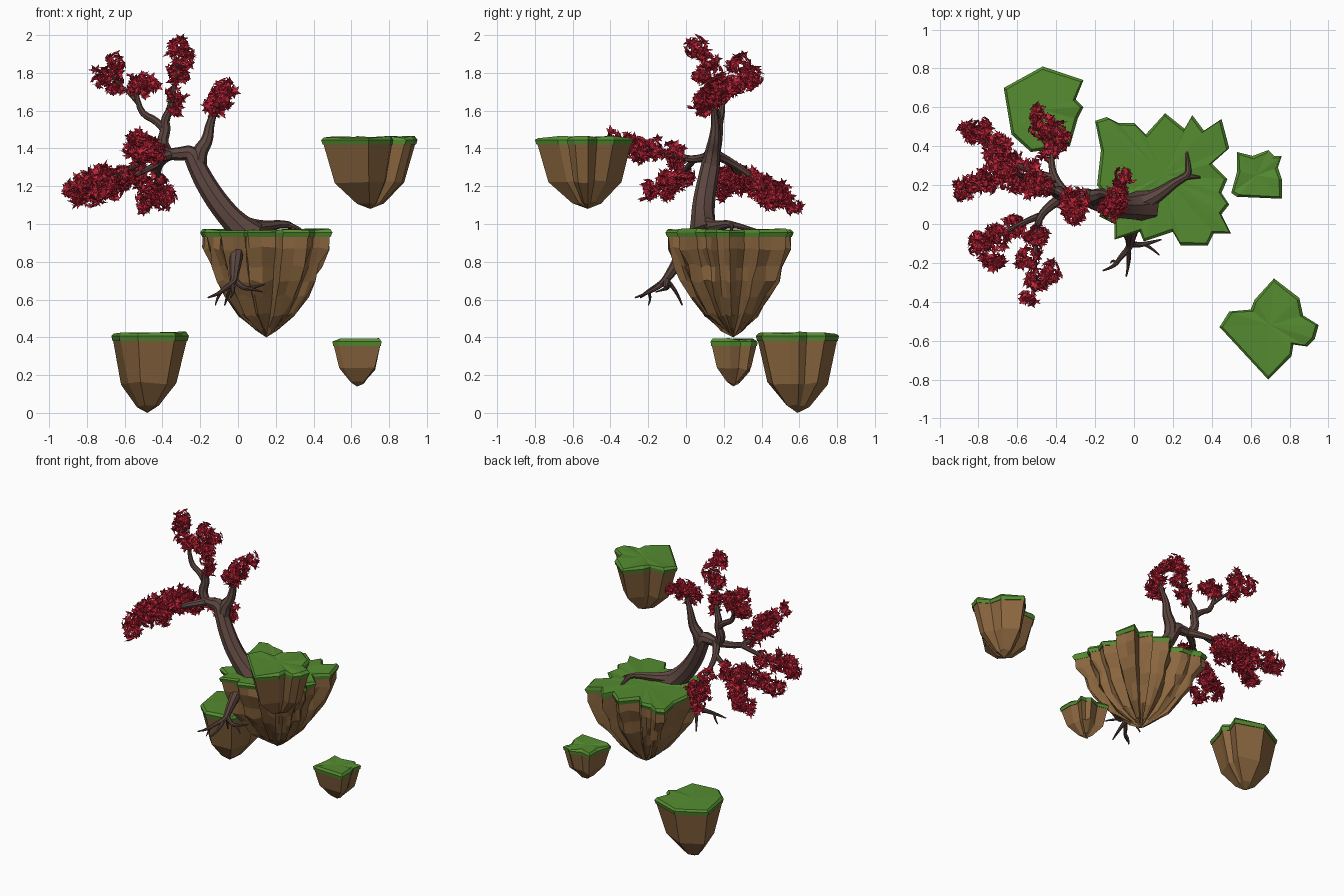
import bpy, bmesh, math, random
from mathutils import Vector, Matrix

random.seed(7)

def material(name, rgb):
    m = bpy.data.materials.new(name)
    m.diffuse_color = (*rgb, 1)
    return m

GRASS = material("grass", (0.09, 0.26, 0.03))
ROCK = material("rock", (0.26, 0.135, 0.05))
BARK = material("bark", (0.11, 0.062, 0.052))
LEAF = material("leaf", (0.58, 0.02, 0.045))

def finish(bm, name, mat):
    bmesh.ops.recalc_face_normals(bm, faces=bm.faces[:])
    me = bpy.data.meshes.new(name)
    bm.to_mesh(me)
    bm.free()
    ob = bpy.data.objects.new(name, me)
    bpy.context.collection.objects.link(ob)
    me.materials.append(mat)
    return ob

def loft(name, mat, rings, start, end):
    """Triangulated skin through closed rings, closed by a point at each end."""
    bm = bmesh.new()
    vr = [[bm.verts.new(p) for p in r] for r in rings]
    a, b = bm.verts.new(start), bm.verts.new(end)
    n = len(vr[0])
    for i in range(n):
        j = (i + 1) % n
        bm.faces.new((a, vr[0][i], vr[0][j]))
        bm.faces.new((b, vr[-1][j], vr[-1][i]))
        for lo, hi in zip(vr, vr[1:]):
            bm.faces.new((lo[i], lo[j], hi[j], hi[i]))
    return finish(bm, name, mat)

def island(name, outline, tip, z_edge, z_top, profile, jitter, split):
    """Jagged grass slab above a faceted rock cone that follows the outline."""
    c = Vector((tip[0], tip[1]))
    pts = [Vector(p) for p in outline]
    ring = lambda ps, s, z, jz=0: [(*(c + (p - c) * s), z + random.uniform(-jz, jz)) for p in ps]
    inset = [p - (p - c).normalized() * 0.015 for p in pts]
    mid = (z_edge + z_top) / 2
    loft(name + "_grass", GRASS,
         [ring(pts, 0.97, z_edge - 0.01), ring(pts, 1, mid), ring(inset, 1, z_top, 0.007)],
         (*c, z_edge - 0.01), (*c, z_top))
    cols = []
    for a, b in zip(pts, pts[1:] + pts[:1]):
        cols.append(a)
        if split:
            cols.append((a + b) / 2)
    rings = []
    for f, s in profile:
        z = z_edge + (tip[2] - z_edge) * f
        k = jitter if f > 0 else 0
        rings.append([(*(c + (p - c) * s * random.uniform(1 - k, 1 + k)),
                       z + random.uniform(-k, k) * 0.2) for p in cols])
    loft(name + "_rock", ROCK, rings, (*c, z_edge), tip)

# Floating islands
island("main_island",
       [(-.2, .53), (-.14, .55), (-.08, .52), (0, .52), (.06, .46), (.16, .57), (.26, .49),
        (.3, .56), (.36, .48), (.45, .54), (.49, .39), (.4, .31), (.48, .23), (.45, .16),
        (.49, .1), (.45, .05), (.5, -.05), (.41, -.05), (.38, -.11), (.24, -.11), (.2, -.04),
        (.05, -.09), (.03, -.04), (-.1, -.08), (-.1, .0), (-.18, .04), (-.13, .12),
        (-.19, .2), (-.17, .38)],
       (.15, .25, .4), .94, .97,
       [(0, .96), (.13, .94), (.3, .83), (.45, .77), (.6, .63), (.78, .43), (.92, .17)], .06, True)
SMALL = [(0, .96), (.6, .71), (.9, .28)]
island("left_island",
       [(-.67, .7), (-.47, .81), (-.26, .74), (-.3, .64), (-.26, .6), (-.29, .54),
        (-.33, .4), (-.53, .37), (-.63, .46)],
       (-.48, .59, 0), .39, .425, SMALL, .05, False)
island("high_island",
       [(.72, -.28), (.85, -.38), (.87, -.47), (.95, -.52), (.93, -.59), (.89, -.63), (.82, -.62),
        (.81, -.68), (.69, -.8), (.44, -.53), (.49, -.45), (.6, -.44), (.62, -.39)],
       (.7, -.52, 1.08), 1.43, 1.46, SMALL, .05, False)
island("right_island",
       [(.53, .37), (.61, .35), (.69, .38), (.72, .35), (.76, .35), (.74, .29), (.76, .23),
        (.76, .13), (.53, .14), (.5, .16), (.53, .27)],
       (.63, .25, .14), .365, .39, SMALL, .05, False)

def limb(name, *paths):
    """Tapered wooden limbs; each path point is x, y, z, radius."""
    cu = bpy.data.curves.new(name, "CURVE")
    cu.dimensions = "3D"
    cu.bevel_depth, cu.bevel_resolution, cu.use_fill_caps = 1, 2, True
    for path in paths:
        sp = cu.splines.new("NURBS")
        sp.points.add(len(path) - 1)
        for p, (x, y, z, r) in zip(sp.points, path):
            p.co, p.radius = (x, y, z, 1), r
        sp.order_u, sp.use_endpoint_u, sp.resolution_u = 3, True, 3
    ob = bpy.data.objects.new(name, cu)
    bpy.context.collection.objects.link(ob)
    cu.materials.append(BARK)
    bpy.ops.object.select_all(action="DESELECT")
    ob.select_set(True)
    bpy.context.view_layer.objects.active = ob
    bpy.ops.object.convert(target="MESH")
    bpy.ops.object.shade_smooth_by_angle(angle=math.radians(40))

limb("trunk",
     [(.07, .1, .93, .09), (.0, .09, .99, .066), (-.09, .09, 1.09, .06), (-.17, .11, 1.21, .055),
      (-.22, .13, 1.31, .05), (-.25, .14, 1.38, .045), (-.3, .14, 1.37, .036), (-.38, .15, 1.37, .03)],
     [(-.21, .13, 1.3, .045), (-.21, .14, 1.38, .042), (-.16, .15, 1.44, .032),
      (-.15, .16, 1.54, .022), (-.1, .14, 1.66, .012)])
limb("upper_branches",
     [(-.36, .15, 1.36, .03), (-.41, .16, 1.42, .032), (-.38, .17, 1.5, .028),
      (-.39, .17, 1.55, .024), (-.35, .15, 1.62, .018), (-.32, .1, 1.85, .008)],
     [(-.39, .17, 1.5, .022), (-.43, .18, 1.55, .02), (-.53, .19, 1.59, .018), (-.54, .2, 1.72, .01)],
     [(-.53, .2, 1.64, .012), (-.58, .25, 1.7, .01), (-.67, .31, 1.78, .006)])
limb("lower_branches",
     [(-.35, .15, 1.37, .03), (-.43, .1, 1.35, .024), (-.5, .02, 1.34, .018),
      (-.51, -.15, 1.38, .012), (-.51, -.35, 1.44, .006)],
     [(-.49, .04, 1.34, .018), (-.6, .0, 1.28, .014), (-.76, -.1, 1.2, .006)],
     [(-.35, .15, 1.37, .03), (-.41, .22, 1.34, .022), (-.43, .34, 1.26, .016), (-.42, .52, 1.12, .006)],
     [(-.42, .24, 1.32, .018), (-.55, .28, 1.25, .014), (-.68, .34, 1.22, .01), (-.8, .47, 1.17, .005)],
     [(-.6, .29, 1.24, .012), (-.72, .23, 1.22, .01), (-.85, .19, 1.19, .005)])
limb("surface_root",
     [(-.02, .08, 1.0, .05), (.07, .12, .985, .045), (.14, .16, .985, .032), (.22, .22, 1.0, .022),
      (.28, .25, .995, .018), (.28, .3, .985, .014), (.27, .38, .965, .006)],
     [(.26, .24, .995, .016), (.3, .245, .99, .012), (.34, .24, .965, .006)])
limb("hanging_roots",
     [(-.01, .02, .87, .04), (-.01, -.03, .82, .036), (-.02, -.08, .74, .026), (-.02, -.12, .69, .018),
      (-.07, -.17, .66, .014), (-.1, -.22, .63, .01), (-.16, -.24, .61, .004)],
     [(-.02, -.1, .71, .018), (.02, -.11, .66, .014), (.07, -.1, .66, .011), (.14, -.08, .68, .004)],
     [(.05, -.1, .66, .01), (.1, -.13, .65, .007), (.13, -.16, .64, .003)],
     [(-.03, -.13, .68, .015), (-.02, -.18, .64, .011), (-.04, -.27, .61, .004)],
     [(-.02, -.1, .7, .014), (-.05, -.05, .65, .01), (-.07, -.02, .57, .004)],
     [(-.09, -.2, .64, .009), (-.11, -.18, .61, .007), (-.12, -.2, .57, .003)])

# Maple-like leaf: radius at alternating lobe tips and notches, starting at the main tip
LOBES = [1, .48, .9, .42, .7, .3, .45, .3, .7, .42, .9, .48]

def add_leaf(bm, pos, normal, size):
    m = normal.to_track_quat("Z", "Y").to_matrix() @ Matrix.Rotation(random.uniform(0, 6.28), 3, "Z")
    mid = bm.verts.new(pos + m @ Vector((0, 0, size * .25)))
    rim = []
    for i, r in enumerate(LOBES):
        a = i * math.tau / len(LOBES)
        rim.append(bm.verts.new(pos + m @ Vector((r * math.sin(a), r * math.cos(a),
                                                  random.uniform(-.15, .15))) * size))
    for i in range(len(rim)):
        bm.faces.new((mid, rim[i], rim[i - 1]))

def foliage(name, clusters, per=46):
    """Balls of randomly tilted leaves; each cluster is x, y, z, radius."""
    bm = bmesh.new()
    rand_dir = lambda: Vector([random.gauss(0, 1) for _ in range(3)]).normalized()
    for x, y, z, r in clusters:
        for _ in range(int(per * (r / .09) ** 2)):
            d = rand_dir()
            pos = Vector((x, y, z)) + d * r * random.uniform(.35, .85)
            add_leaf(bm, pos, (d + rand_dir() * .9).normalized(), random.uniform(.03, .048))
    finish(bm, name, LEAF)

# Leaf masses, one object per bough
foliage("crown_leaves", [(-.31, .06, 1.92, .08), (-.29, .13, 1.86, .075), (-.32, .09, 1.78, .075),
                         (-.33, .13, 1.68, .065), (-.34, .14, 1.6, .045)])
foliage("upper_left_leaves", [(-.7, .34, 1.78, .085), (-.65, .28, 1.84, .075), (-.64, .26, 1.73, .06),
                              (-.53, .19, 1.73, .085), (-.48, .2, 1.75, .07)])
foliage("upper_right_leaves", [(-.11, .09, 1.64, .085), (-.08, .15, 1.69, .085), (-.06, .24, 1.72, .06)])
foliage("front_leaves", [(-.5, -.06, 1.37, .085), (-.54, -.17, 1.39, .08), (-.43, -.25, 1.39, .08),
                         (-.5, -.29, 1.42, .075), (-.54, -.37, 1.46, .055)])
foliage("front_left_leaves", [(-.62, -.01, 1.26, .07), (-.7, -.06, 1.24, .09),
                              (-.79, -.1, 1.2, .08), (-.73, -.19, 1.18, .07)])
foliage("back_leaves", [(-.43, .37, 1.22, .07), (-.38, .45, 1.15, .09), (-.46, .5, 1.14, .09),
                        (-.5, .57, 1.09, .05)])
foliage("back_left_leaves", [(-.53, .27, 1.25, .08), (-.64, .31, 1.23, .095), (-.7, .4, 1.19, .09),
                             (-.79, .47, 1.16, .09), (-.86, .48, 1.14, .06), (-.6, .21, 1.25, .07)])
foliage("left_leaves", [(-.73, .23, 1.23, .09), (-.81, .21, 1.2, .085), (-.87, .18, 1.18, .07)])
